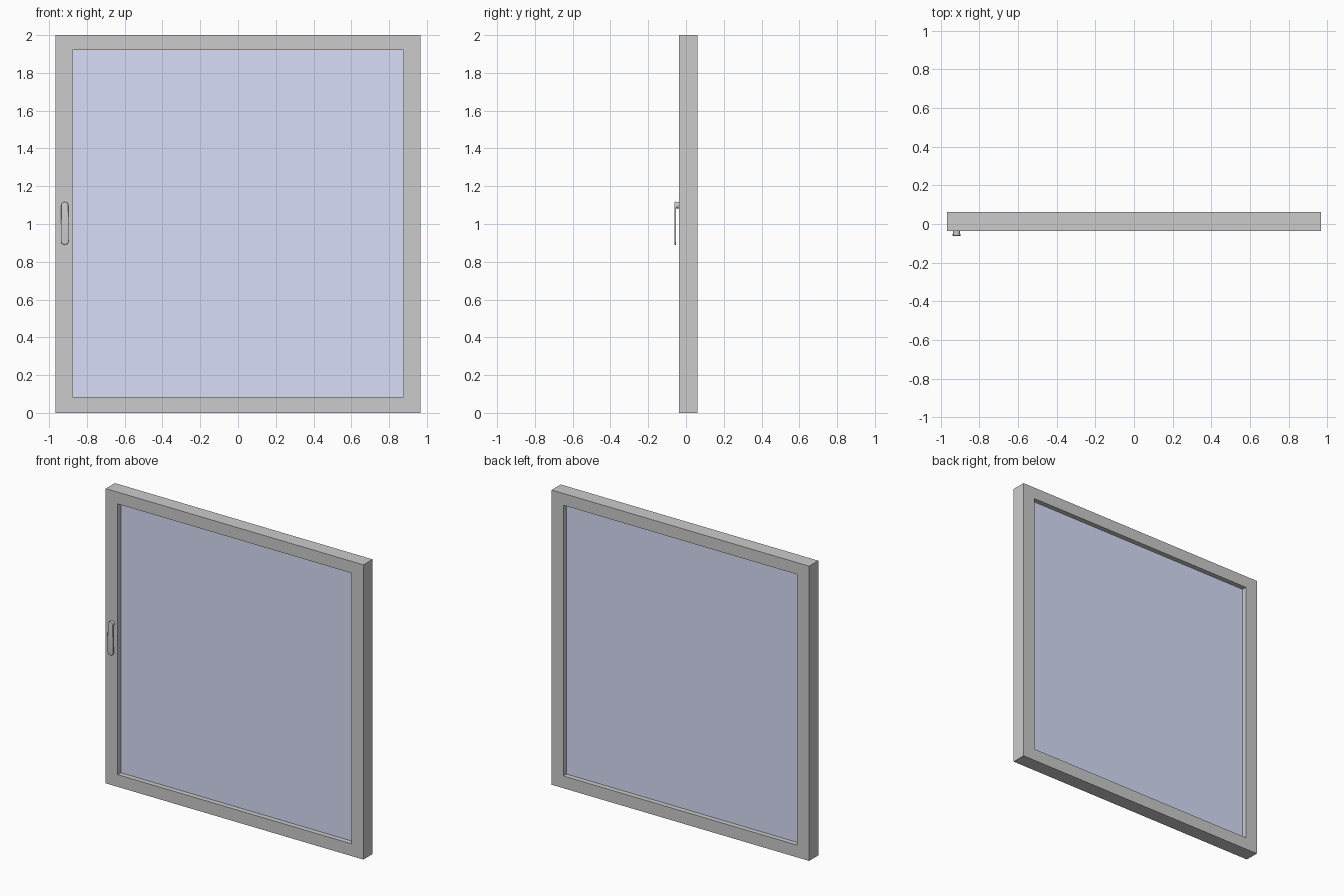
import bpy, bmesh, math

if "Cube" in bpy.data.objects:
    bpy.data.objects.remove(bpy.data.objects["Cube"])

FRONT, BACK = -0.037, 0.061


def finish(name, bm):
    bmesh.ops.recalc_face_normals(bm, faces=bm.faces)
    me = bpy.data.meshes.new(name)
    bm.to_mesh(me)
    bm.free()
    ob = bpy.data.objects.new(name, me)
    bpy.context.collection.objects.link(ob)
    return ob


def prism(name, outline, y0, y1, bevel=0.0):
    """Extrude an (x, z) outline from y0 to y1, optionally rounding the y0 rim."""
    bm = bmesh.new()
    face = bm.faces.new([bm.verts.new((x, y1, z)) for x, z in outline])
    geom = bmesh.ops.extrude_face_region(bm, geom=[face], use_keep_orig=True)["geom"]
    bmesh.ops.translate(bm, vec=(0, y0 - y1, 0),
                        verts=[g for g in geom if isinstance(g, bmesh.types.BMVert)])
    if bevel:
        rim = [e for e in bm.edges if all(abs(v.co.y - y0) < 1e-6 for v in e.verts)]
        bmesh.ops.bevel(bm, geom=rim, offset=bevel, segments=3, profile=0.5, affect='EDGES')
    return finish(name, bm)


def rect(hw, z0, z1):
    return [(-hw, z0), (hw, z0), (hw, z1), (-hw, z1)]


def stadium(x, z_low, r_low, z_high, r_high, n=14):
    arc = lambda z, r, a: [(x + r * math.cos(a + math.pi * i / n),
                            z + r * math.sin(a + math.pi * i / n)) for i in range(n + 1)]
    return arc(z_high, r_high, 0) + arc(z_low, r_low, math.pi)


def smooth(ob):
    bpy.ops.object.select_all(action='DESELECT')
    ob.select_set(True)
    bpy.context.view_layer.objects.active = ob
    bpy.ops.object.shade_smooth_by_angle(angle=math.radians(40))


# Window frame: outer and inner rectangles joined into a mitred ring
bm = bmesh.new()
loops = [[bm.verts.new((x, y, z)) for x, z in outline]
         for outline, y in ((rect(0.967, 0, 2), FRONT), (rect(0.967, 0, 2), BACK),
                            (rect(0.877, 0.083, 1.92), BACK), (rect(0.877, 0.083, 1.92), FRONT))]
for a, b in zip(loops, loops[1:] + loops[:1]):
    for i in range(4):
        j = (i + 1) % 4
        bm.faces.new((a[i], a[j], b[j], b[i]))
finish("window_frame", bm)

# Glass pane recessed from both faces
glass = prism("glass_pane", rect(0.877, 0.083, 1.92), -0.003, 0.027)
mat = bpy.data.materials.new("glass_blue")
mat.diffuse_color = (0.69, 0.73, 0.95, 1)
mat.use_nodes = True
mat.node_tree.nodes["Principled BSDF"].inputs["Base Color"].default_value = mat.diffuse_color
glass.data.materials.append(mat)

# Handle: round neck on the left stile and a flat grip hanging from it
hx = -0.917
smooth(prism("handle_neck", stadium(hx, 1.099, 0.018, 1.099, 0.018)[:-1], -0.054, FRONT))
smooth(prism("handle_grip", stadium(hx, 0.911, 0.021, 1.099, 0.019), -0.061, -0.052, 0.003))
